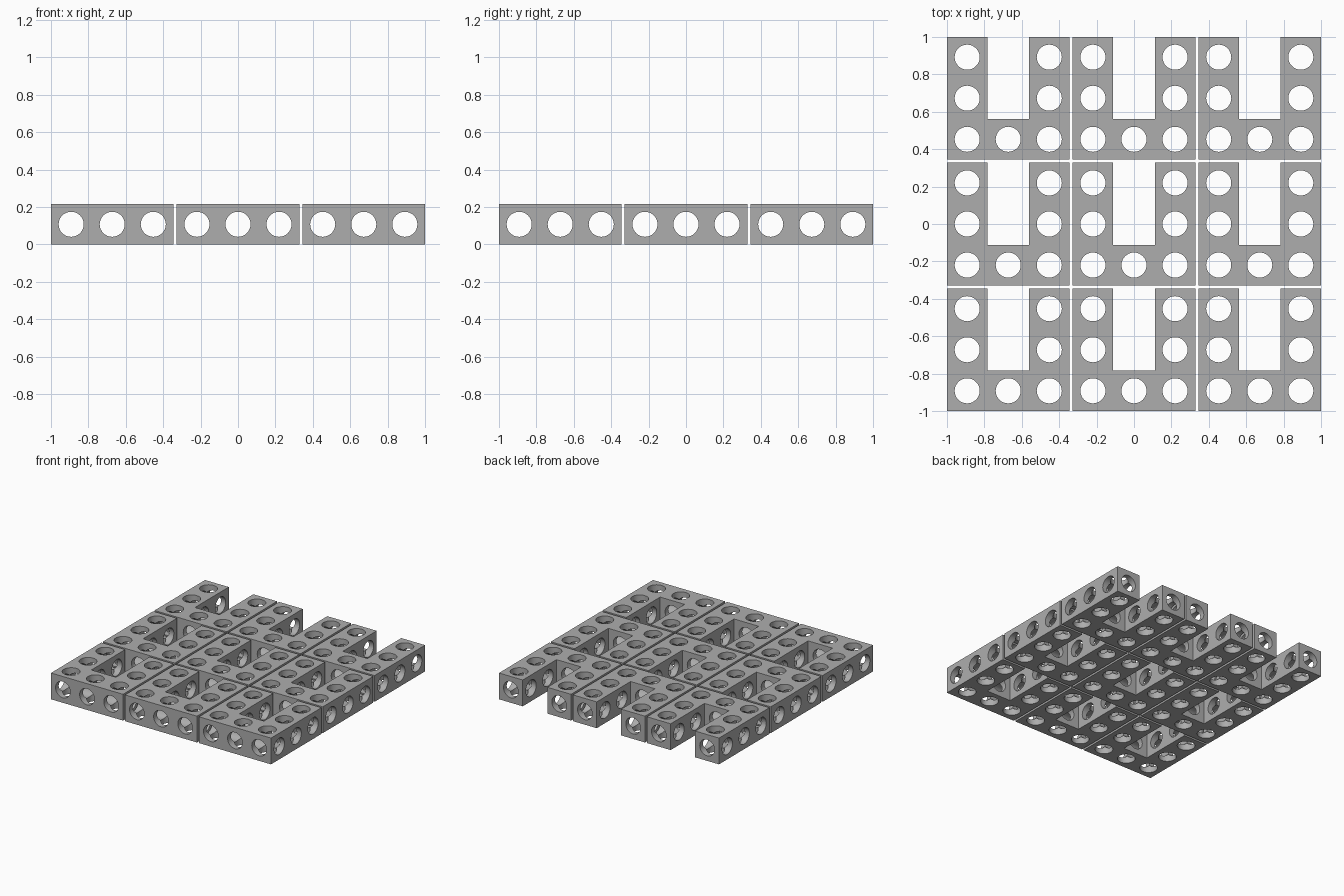
import bpy, bmesh, math
from mathutils import Matrix, Vector

if "Cube" in bpy.data.objects:
    bpy.data.objects.remove(bpy.data.objects["Cube"])

W = 0.216        # bar thickness
P = 0.2195       # hole spacing
R = 0.067        # hole radius
STEP = 0.6725    # spacing between blocks
H = P + W / 2    # half block width
I = P - W / 2    # half slot width

grey = bpy.data.materials.new("mid_grey")
grey.diffuse_color = (0.42, 0.42, 0.42, 1)
grey.use_nodes = True
grey.node_tree.nodes["Principled BSDF"].inputs["Base Color"].default_value = grey.diffuse_color


def add_object(name, bm):
    bmesh.ops.recalc_face_normals(bm, faces=bm.faces)
    me = bpy.data.meshes.new(name)
    bm.to_mesh(me)
    bm.free()
    me.materials.append(grey)
    ob = bpy.data.objects.new(name, me)
    bpy.context.collection.objects.link(ob)
    return ob


# U-shaped block, open towards the back
bm = bmesh.new()
outline = [(-H, -H), (H, -H), (H, H), (I, H), (I, -I), (-I, -I), (-I, H), (-H, H)]
face = bm.faces.new([bm.verts.new((x, y, 0)) for x, y in outline])
ext = bmesh.ops.extrude_face_region(bm, geom=[face])
bmesh.ops.translate(bm, vec=(0, 0, W),
                    verts=[v for v in ext["geom"] if isinstance(v, bmesh.types.BMVert)])
block = add_object("u_block_source", bm)


def hole_cutter(name, centres, rotation):
    bm = bmesh.new()
    for c in centres:
        bmesh.ops.create_cone(bm, cap_ends=True, segments=32, radius1=R, radius2=R,
                              depth=1, matrix=Matrix.Translation(c) @ rotation)
    ob = add_object(name, bm)
    ob.hide_render = True
    mod = block.modifiers.new(name, 'BOOLEAN')
    mod.operation = 'DIFFERENCE'
    mod.solver = 'EXACT'
    mod.object = ob
    return ob


# Holes through the block along all three axes
grid = (-P, 0, P)
m = W / 2
cutters = [
    hole_cutter("vertical_holes", [Vector((x, y, m)) for x in grid for y in grid
                                   if x or y < 0], Matrix.Identity(4)),
    hole_cutter("lengthwise_holes", [Vector((x, 0, m)) for x in grid],
                Matrix.Rotation(math.pi / 2, 4, 'X')),
    hole_cutter("crosswise_holes", [Vector((0, y, m)) for y in grid],
                Matrix.Rotation(math.pi / 2, 4, 'Y')),
]

deps = bpy.context.evaluated_depsgraph_get()
mesh = bpy.data.meshes.new_from_object(block.evaluated_get(deps))
mesh.name = "u_block"
for ob in cutters + [block]:
    bpy.data.objects.remove(ob)

# Three by three array of blocks
blocks = []
for row in (-1, 0, 1):
    for col in (-1, 0, 1):
        ob = bpy.data.objects.new(f"u_block_{row + 2}_{col + 2}", mesh)
        ob.location = (col * STEP, row * STEP, 0)
        bpy.context.collection.objects.link(ob)
        blocks.append(ob)

# Smooth hole walls, sharp edges
blocks[0].select_set(True)
bpy.context.view_layer.objects.active = blocks[0]
bpy.ops.object.shade_smooth_by_angle(angle=math.radians(30))
